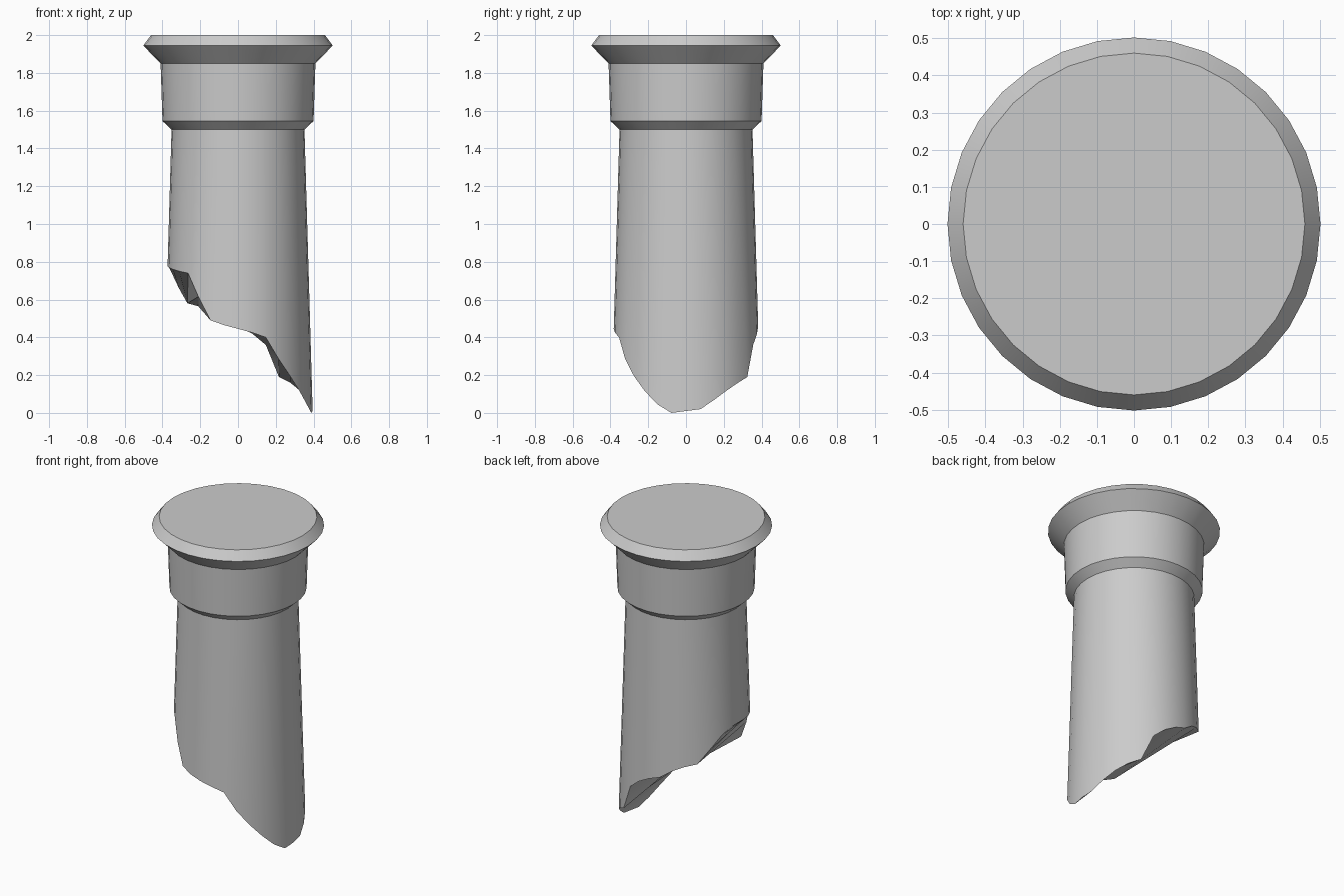
import bpy, bmesh, math

if "Cube" in bpy.data.objects:
    bpy.data.objects.remove(bpy.data.objects["Cube"])

SIDES = 32

# Outline of the capital and collar: (radius, height)
PROFILE = [(0.46, 2.0), (0.502, 1.945), (0.41, 1.85), (0.40, 1.545), (0.352, 1.5)]

# Height of the broken edge, from +x round to -x, along the back and the front
BACK = [0.01, 0.02, 0.07, 0.12, 0.16, 0.19, 0.36, 0.42, 0.46,
        0.485, 0.535, 0.565, 0.58, 0.66, 0.73, 0.77, 0.775]
FRONT = [0.01, 0.0, 0.045, 0.115, 0.195, 0.285, 0.40, 0.425, 0.445,
         0.465, 0.49, 0.615, 0.74, 0.75, 0.76, 0.77, 0.775]
HEIGHTS = BACK + FRONT[15:0:-1]


def ring(bm, radius_height):
    verts = []
    for k in range(SIDES):
        r, z = radius_height(k)
        a = math.tau * k / SIDES
        verts.append(bm.verts.new((r * math.cos(a), r * math.sin(a), z)))
    return verts


bm = bmesh.new()

# Capital, collar and flared shaft as stacked rings
rings = [ring(bm, lambda k, p=p: p) for p in PROFILE]
rings.append(ring(bm, lambda k: (0.352 + 0.029 * (1.5 - HEIGHTS[k]), HEIGHTS[k])))
for upper, lower in zip(rings, rings[1:]):
    for k in range(SIDES):
        n = (k + 1) % SIDES
        bm.faces.new((upper[k], lower[k], lower[n], upper[n]))
bm.faces.new(rings[0])

# Jagged break surface: strips spanning from back edge to front edge
edge = rings[-1]
half = SIDES // 2
for k in range(half):
    strip = [edge[k], edge[k + 1], edge[-k - 1], edge[-k % SIDES]]
    face = bm.faces.new(list(dict.fromkeys(strip)))
    if len(face.verts) == 4:
        bmesh.ops.triangulate(bm, faces=[face])

bmesh.ops.recalc_face_normals(bm, faces=bm.faces)
mesh = bpy.data.meshes.new("broken_column")
bm.to_mesh(mesh)
bm.free()

column = bpy.data.objects.new("broken_column", mesh)
bpy.context.collection.objects.link(column)
bpy.context.view_layer.objects.active = column
column.select_set(True)
bpy.ops.object.shade_smooth_by_angle(angle=math.radians(25))
